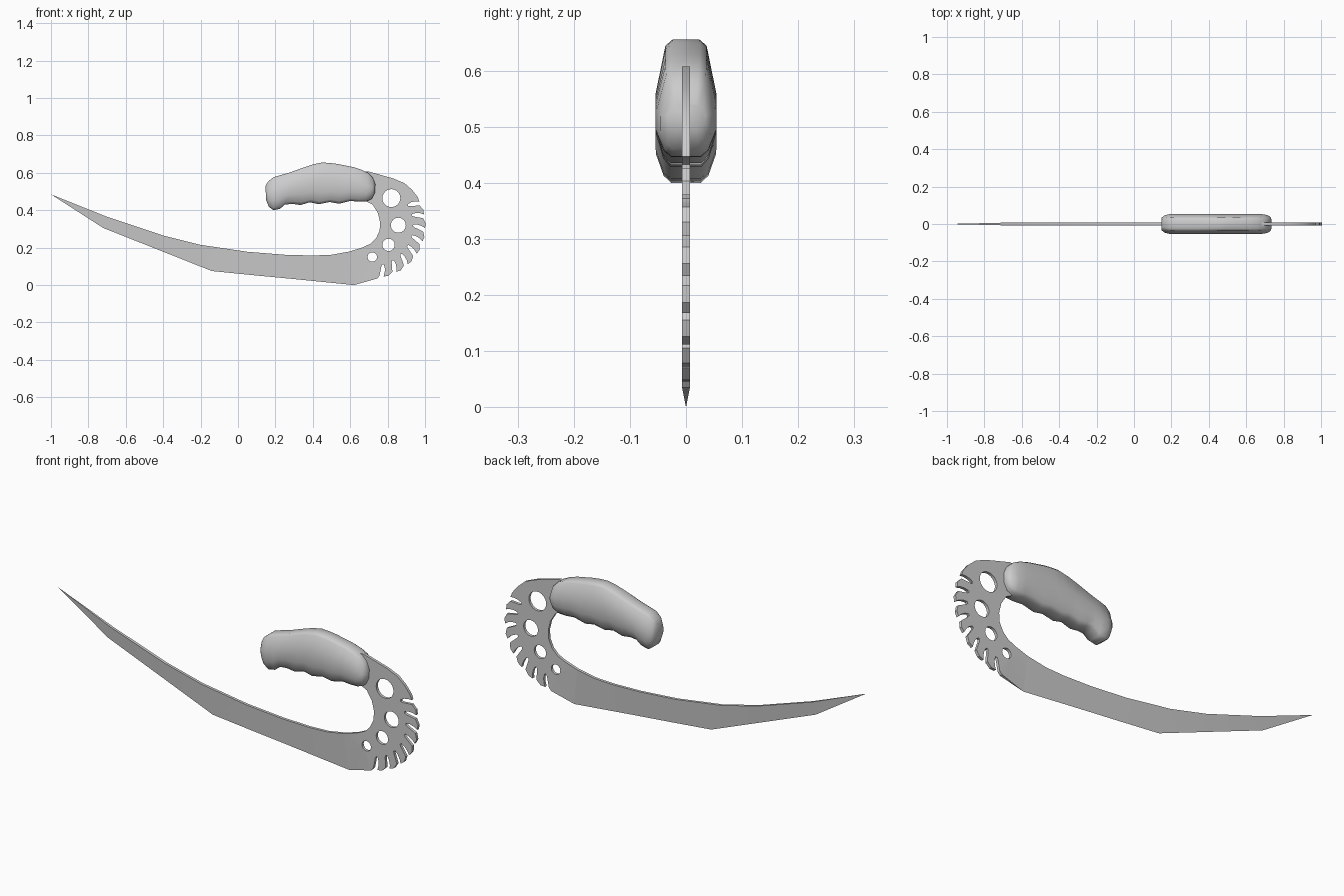
import bpy, bmesh
from math import cos, sin, radians, pi

if "Cube" in bpy.data.objects:
    bpy.data.objects.remove(bpy.data.objects["Cube"])

T = 0.007                      # half thickness of the steel
CX, CZ = 0.72, 0.32            # centre of the toothed arc


def finish(name, bm, angle):
    bmesh.ops.remove_doubles(bm, verts=bm.verts, dist=1e-5)
    bmesh.ops.recalc_face_normals(bm, faces=bm.faces)
    me = bpy.data.meshes.new(name)
    bm.to_mesh(me)
    bm.free()
    ob = bpy.data.objects.new(name, me)
    bpy.context.collection.objects.link(ob)
    bpy.ops.object.select_all(action='DESELECT')
    ob.select_set(True)
    bpy.context.view_layer.objects.active = ob
    bpy.ops.object.shade_smooth_by_angle(angle=radians(angle))
    return ob


def loft(bm, rings, caps):
    rows = [[bm.verts.new(p) for p in r] for r in rings]
    n = len(rows[0])
    for a, b in zip(rows, rows[1:]):
        for i in range(n):
            j = (i + 1) % n
            bm.faces.new((a[i], a[j], b[j], b[i]))
    if caps:
        bm.faces.new(rows[0])
        bm.faces.new(rows[-1])
    return rows


def polar(r, deg):
    return (CX + r * cos(radians(deg)), CZ + r * sin(radians(deg)))


# Blade: wedge section, thick back and sharp lower edge, narrowing to the tip
stations = [(-.7, .365, -.72, .305), (-.4, .265, -.45, .198), (-.2, .215, -.14, .075),
            (.05, .178, .08, .053), (.25, .162, .28, .034), (.4, .158, .42, .02),
            (.5, .162, .53, .009), (.6, .18, .62, 0)]
bm = bmesh.new()
rows = loft(bm, [[(ux, -T, uz), (ux, T, uz), (lx, 0, lz)] for ux, uz, lx, lz in stations], False)
tip = bm.verts.new((-1, 0, .485))
for i in range(3):
    bm.faces.new((tip, rows[0][i], rows[0][(i + 1) % 3]))
finish("blade", bm, 25)

# Guard plate outline: toothed outer arc, tang into the handle, curved inner edge
outline = [(.62, 0), (.745, .035)]
for k in range(8):
    a = -78 + 15 * k
    outline += [polar(r, a + d) for r, d in
                ((.272, -4.2), (.245, -2), (.224, 0), (.215, 2), (.219, 4),
                 (.24, 3.8), (.262, 2.2), (.28, 0), (.284, 5))]
outline += [(.93, .51), (.89, .545), (.83, .57), (.7, .607), (.58, .6), (.58, .48),
            (.68, .45), (.72, .43), (.748, .385), (.76, .335), (.757, .29),
            (.738, .25), (.71, .222), (.67, .203), (.6, .18)]
holes = [(.82, .465, .048), (.857, .32, .04), (.805, .215, .033), (.718, .15, .025)]
loops = [outline] + [[(x + r * cos(2 * pi * i / 24), z + r * sin(2 * pi * i / 24))
                      for i in range(24)] for x, z, r in holes]
bm = bmesh.new()
edges = []
for pts in loops:
    vs = [bm.verts.new((x, -T, z)) for x, z in pts]
    edges += [bm.edges.new((vs[i - 1], vs[i])) for i in range(len(vs))]
bmesh.ops.triangle_fill(bm, edges=edges, use_beauty=True, normal=(0, -1, 0))
out = bmesh.ops.extrude_face_region(bm, geom=bm.faces[:], use_keep_orig=True)
for v in out["geom"]:
    if isinstance(v, bmesh.types.BMVert):
        v.co.y = T
# sharpen the lowest corner and open the seam where the blade joins
for v in bm.verts:
    if v.co.z < 1e-4:
        v.co.y = 0
bmesh.ops.remove_doubles(bm, verts=bm.verts, dist=1e-5)
seam = [f for f in bm.faces if all(v.co.z < 1e-4 or (abs(v.co.x - .6) < 1e-4 and v.co.z < .2)
                                   for v in f.verts)]
bmesh.ops.delete(bm, geom=seam, context='FACES')
finish("guard_plate", bm, 25)

# Handle: rounded octagonal section lofted between top and finger-grooved bottom lines
section = [(1, .45), (.95, .68), (.55, 1), (.28, 1), (.07, .75), (0, .5)]
section += [(f, -y) for f, y in reversed(section)]
grip = [(.147, .53, .15, .455, .034), (.16, .553, .165, .418, .046), (.19, .577, .19, .4, .053),
        (.235, .59, .225, .408, .054), (.28, .603, .25, .43, .054), (.34, .625, .29, .434, .054),
        (.4, .645, .335, .428, .054), (.45, .655, .385, .443, .054), (.49, .653, .43, .432, .054),
        (.53, .648, .49, .444, .054), (.57, .64, .54, .435, .054), (.62, .63, .6, .45, .054),
        (.66, .617, .645, .446, .054), (.695, .6, .685, .447, .052), (.72, .575, .715, .46, .046),
        (.734, .54, .733, .495, .034)]
bm = bmesh.new()
loft(bm, [[(xb + (xt - xb) * f, y * w, zb + (zt - zb) * f) for f, y in section]
          for xt, zt, xb, zb, w in grip], True)
finish("handle", bm, 60)
